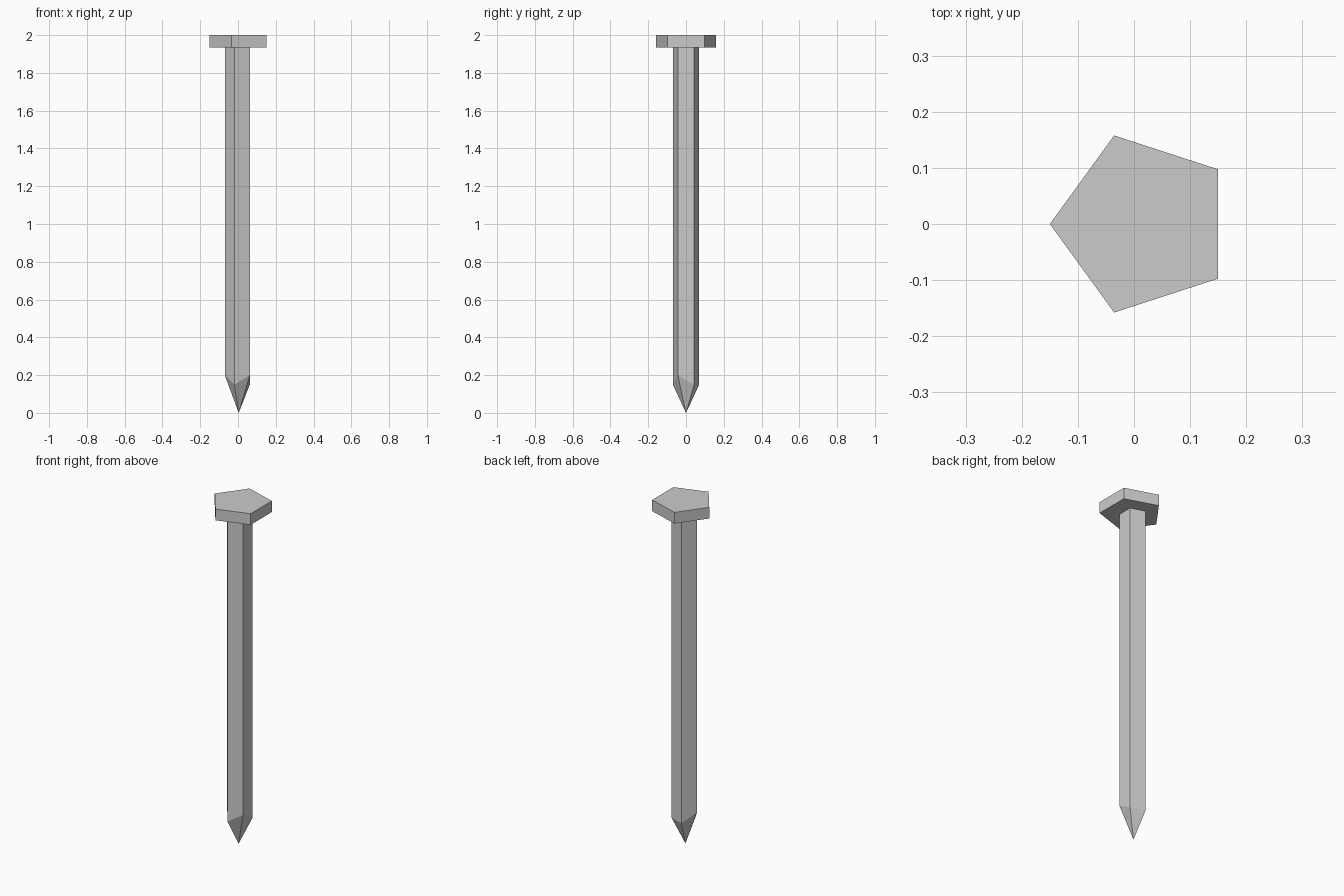
import bpy, bmesh
from math import cos, sin, radians

if "Cube" in bpy.data.objects:
    bpy.data.objects.remove(bpy.data.objects["Cube"])

ANGLES = [radians(36 + 72 * k) for k in range(5)]


def ring(bm, cx, radius, heights):
    return [bm.verts.new((cx + radius * cos(a), radius * sin(a), z))
            for a, z in zip(ANGLES, heights)]


def bridge(bm, lower, upper):
    for i in range(5):
        j = (i + 1) % 5
        bm.faces.new((lower[i], lower[j], upper[j], upper[i]))


bm = bmesh.new()

# Shaft with an uneven lower rim
shaft_low = ring(bm, 0.0035, 0.0735, [0.15, 0.15, 0.2, 0.15, 0.2])
shaft_top = ring(bm, 0.0035, 0.0735, [1.935] * 5)
bridge(bm, shaft_low, shaft_top)

# Pointed tip
tip = bm.verts.new((0.0035, 0, 0))
for i in range(5):
    bm.faces.new((tip, shaft_low[(i + 1) % 5], shaft_low[i]))

# Pentagonal head
head_low = ring(bm, 0.0158, 0.1658, [1.935] * 5)
head_top = ring(bm, 0.0158, 0.1658, [2.0] * 5)
bridge(bm, shaft_top, head_low)
bridge(bm, head_low, head_top)
bm.faces.new(head_top)

bmesh.ops.recalc_face_normals(bm, faces=bm.faces[:])
mesh = bpy.data.meshes.new("nail")
bm.to_mesh(mesh)
bm.free()
bpy.context.collection.objects.link(bpy.data.objects.new("nail", mesh))
